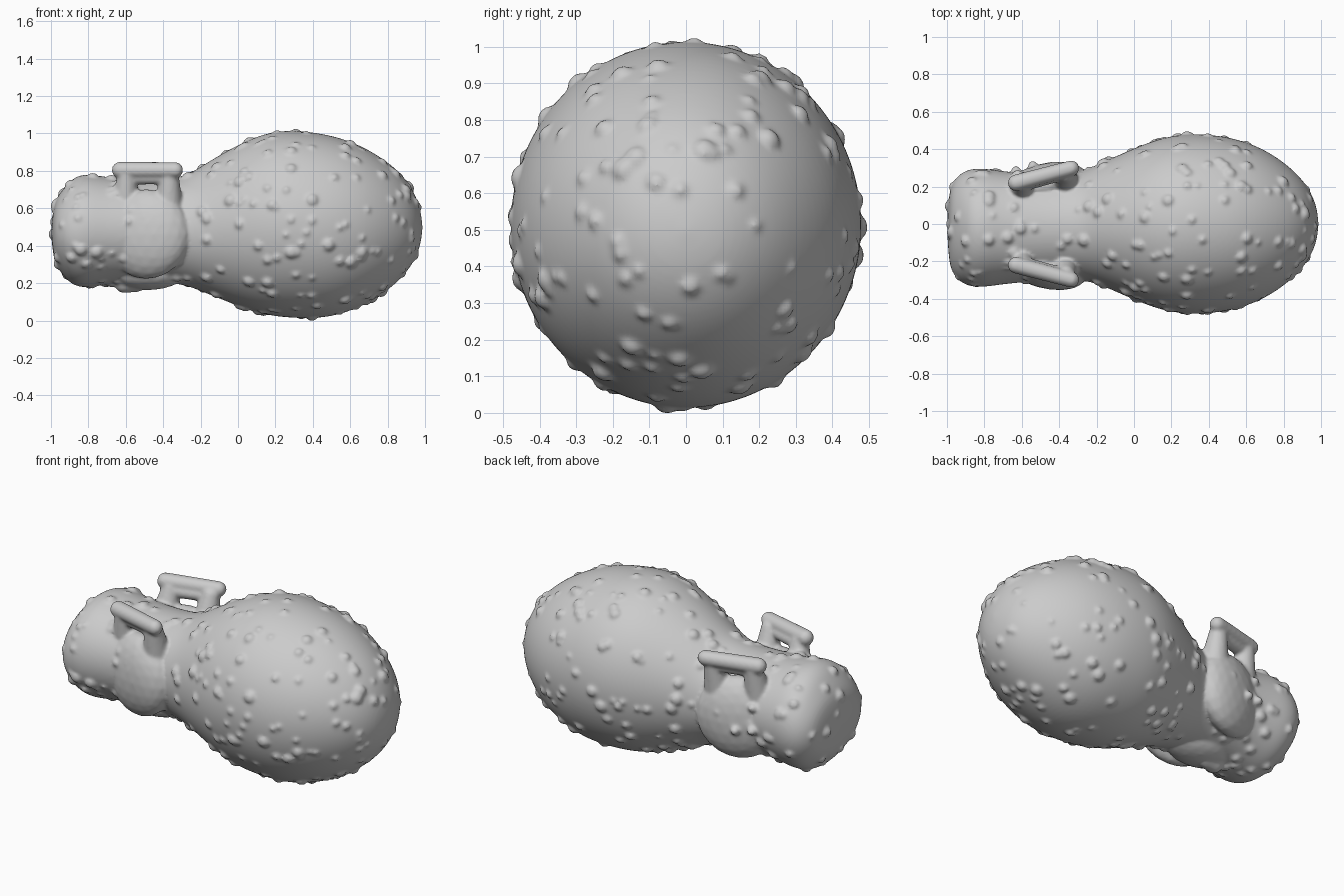
import bpy, bmesh, math, random
from mathutils import Matrix, Vector

if "Cube" in bpy.data.objects:
    bpy.data.objects.remove(bpy.data.objects["Cube"])

random.seed(7)


def make_object(name, bm):
    mesh = bpy.data.meshes.new(name)
    bmesh.ops.recalc_face_normals(bm, faces=bm.faces)
    bm.to_mesh(mesh)
    bm.free()
    obj = bpy.data.objects.new(name, mesh)
    bpy.context.collection.objects.link(obj)
    return obj


def apply_modifiers(obj):
    bpy.context.view_layer.update()
    dg = bpy.context.evaluated_depsgraph_get()
    mesh = bpy.data.meshes.new_from_object(obj.evaluated_get(dg))
    obj.modifiers.clear()
    obj.data = mesh


def ellipsoid(bm, loc, scale, rot=None, sub=3):
    m = Matrix.Translation(loc) @ (rot or Matrix()) @ Matrix.Diagonal((*scale, 1))
    bmesh.ops.create_icosphere(bm, subdivisions=sub, radius=1, matrix=m)


def capsule(bm, a, b, r1, r2):
    # Tapered rod with rounded ends
    a, b = Vector(a), Vector(b)
    d = b - a
    m = Matrix.Translation((a + b) / 2) @ d.to_track_quat('Z', 'Y').to_matrix().to_4x4()
    bmesh.ops.create_cone(bm, cap_ends=True, segments=24, radius1=r1, radius2=r2,
                          depth=d.length, matrix=m)
    ellipsoid(bm, a, (r1,) * 3)
    ellipsoid(bm, b, (r2,) * 3)


# Gourd body: rings of (x, half width, half height, centre y, centre height)
profile = [(-0.99, 0.17, 0.11, -0.02, 0.48), (-0.975, 0.235, 0.175, -0.02, 0.48),
           (-0.94, 0.28, 0.225, -0.02, 0.48), (-0.90, 0.306, 0.273, -0.02, 0.482),
           (-0.85, 0.318, 0.30, -0.02, 0.485), (-0.79, 0.316, 0.303, -0.02, 0.488),
           (-0.70, 0.302, 0.285, -0.02, 0.488), (-0.55, 0.288, 0.275, -0.02, 0.488),
           (-0.40, 0.28, 0.275, -0.015, 0.488), (-0.28, 0.288, 0.29, -0.01, 0.488),
           (-0.18, 0.325, 0.343, 0, 0.50), (-0.08, 0.37, 0.393, 0, 0.51),
           (0.02, 0.413, 0.44, 0, 0.517), (0.12, 0.452, 0.478, 0, 0.522),
           (0.22, 0.475, 0.498, 0, 0.524), (0.32, 0.482, 0.502, 0, 0.522),
           (0.44, 0.476, 0.495, 0, 0.514), (0.56, 0.452, 0.47, 0, 0.512),
           (0.68, 0.408, 0.42, 0, 0.512), (0.79, 0.34, 0.352, 0, 0.512),
           (0.88, 0.262, 0.275, 0, 0.512), (0.94, 0.182, 0.19, 0, 0.51),
           (0.975, 0.10, 0.10, 0, 0.505)]
SEG = 48
bm = bmesh.new()
rings = [[bm.verts.new((x, yc + ry * math.cos(2 * math.pi * i / SEG),
                        zc + rz * math.sin(2 * math.pi * i / SEG)))
          for i in range(SEG)] for x, ry, rz, yc, zc in profile]
for p, q in zip(rings, rings[1:]):
    for i in range(SEG):
        j = (i + 1) % SEG
        bm.faces.new((p[i], p[j], q[j], q[i]))
for ring, tip in ((rings[0], (-1.0, -0.02, 0.48)), (rings[-1], (0.988, 0, 0.505))):
    v = bm.verts.new(tip)
    for i in range(SEG):
        bm.faces.new((ring[i], ring[(i + 1) % SEG], v))
body = make_object("gourd_body", bm)
body.modifiers.new("smooth_form", 'SUBSURF').levels = 2
apply_modifiers(body)

# Pierced lugs on both shoulders: splayed bar on a thick web with a small hole
bm = bmesh.new()
for s in (-1, 1):
    rot = Matrix.Rotation(s * math.radians(16), 4, 'Z')
    capsule(bm, (-0.63, s * 0.22, 0.812), (-0.335, s * 0.298, 0.812), 0.045, 0.042)
    capsule(bm, (-0.60, s * 0.21, 0.772), (-0.37, s * 0.272, 0.772), 0.038, 0.036)
    for x, y in ((-0.595, 0.22), (-0.365, 0.268)):
        capsule(bm, (x - 0.01, s * (y - 0.05), 0.58), (x, s * y, 0.78), 0.085, 0.05)
    # Flared root of the lug down the flank
    ellipsoid(bm, (-0.49, s * 0.215 - 0.01, 0.47), (0.24, 0.115, 0.24), rot)
# Worn third lug underneath
ellipsoid(bm, (-0.49, -0.05, 0.26), (0.21, 0.14, 0.09))
capsule(bm, (-0.61, -0.06, 0.205), (-0.54, -0.05, 0.205), 0.05, 0.045)
lugs = make_object("lugs", bm)

# Warty bumps scattered over the surface
bm = bmesh.new()
polys = list(body.data.polygons)
for f in random.choices(polys, weights=[p.area for p in polys], k=310):
    if f.center.x < -0.95 and random.random() < 0.5:
        continue
    r = random.uniform(0.016, 0.034)
    rot = f.normal.to_track_quat('Z', 'Y').to_matrix().to_4x4()
    ellipsoid(bm, f.center, (r, r, r * 0.65), rot, 2)
for s in (-1, 1):
    for _ in range(7):
        a, t = random.uniform(0, 6.28), random.uniform(0.3, 0.9)
        ellipsoid(bm, (-0.49 + 0.2 * t * math.cos(a),
                       s * (0.21 + 0.11 * math.sqrt(1 - t * t)),
                       0.47 + 0.2 * t * math.sin(a)), (0.025,) * 3, None, 2)
bumps = make_object("bumps", bm)

# Fuse everything into one continuous modelled skin
bpy.ops.object.select_all(action='DESELECT')
for o in (body, lugs, bumps):
    o.select_set(True)
bpy.context.view_layer.objects.active = body
bpy.ops.object.join()
remesh = body.modifiers.new("fuse", 'REMESH')
remesh.mode = 'VOXEL'
remesh.voxel_size = 0.01
blend = body.modifiers.new("blend", 'SMOOTH')
blend.factor = 0.5
blend.iterations = 4
apply_modifiers(body)
low = min(v.co.z for v in body.data.vertices)
body.data.transform(Matrix.Translation((0, 0, -low)))
for p in body.data.polygons:
    p.use_smooth = True
body.name = "warty_gourd_vessel"
